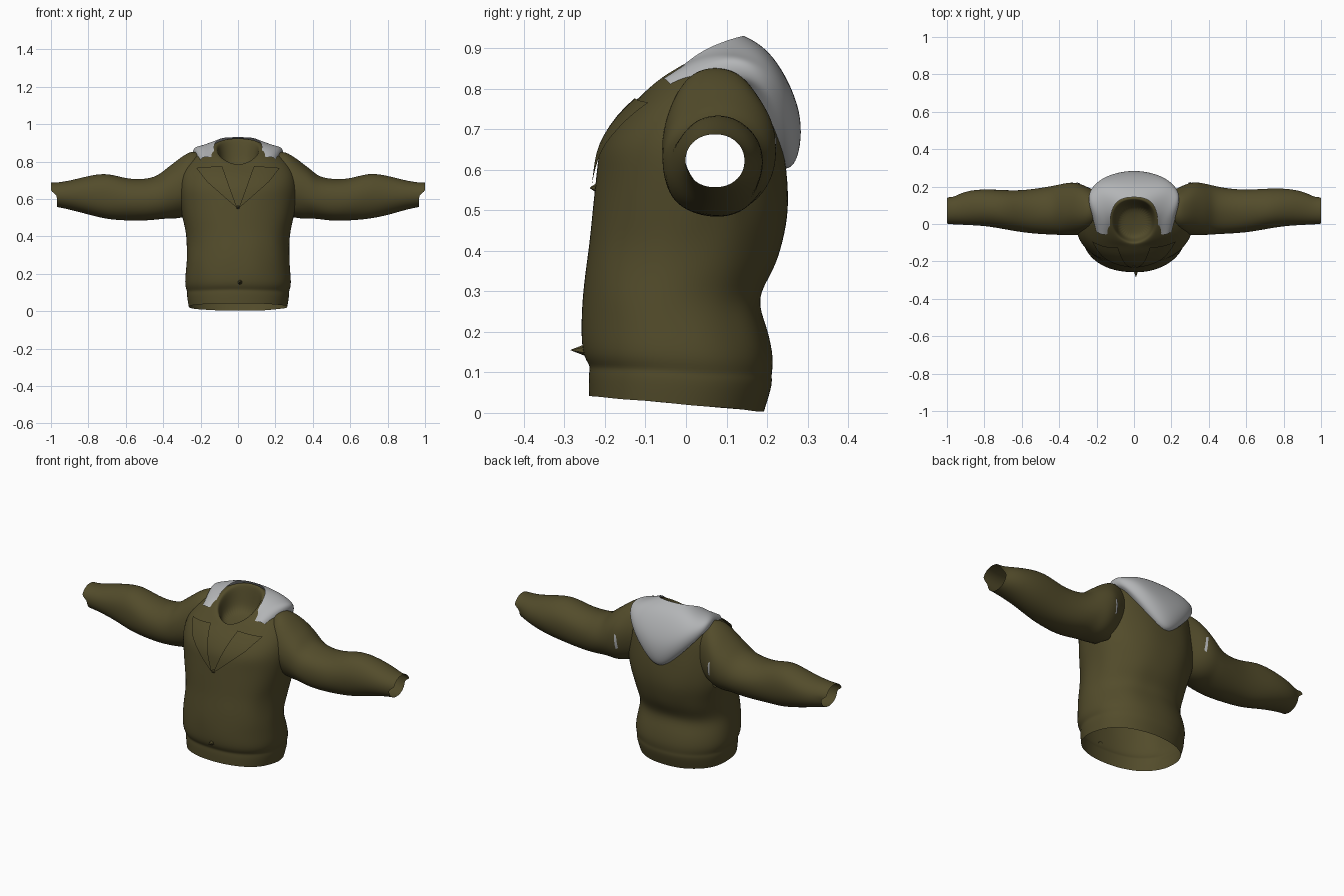
import bpy
import bmesh
from math import cos, sin, pi
from mathutils import Vector, noise

cube = bpy.data.objects.get("Cube")
if cube:
    bpy.data.objects.remove(cube)


def make_material(name, colour):
    material = bpy.data.materials.new(name)
    material.use_nodes = True
    material.diffuse_color = (*colour, 1)
    shader = material.node_tree.nodes["Principled BSDF"]
    shader.inputs["Base Color"].default_value = (*colour, 1)
    shader.inputs["Roughness"].default_value = 0.9
    return material


olive = make_material("olive cloth", (0.086, 0.072, 0.024))
grey = make_material("grey lining", (0.45, 0.46, 0.47))


def finish(name, bm, material, levels=0):
    """Turn a bmesh into a smooth-shaded object."""
    bmesh.ops.recalc_face_normals(bm, faces=bm.faces)
    mesh = bpy.data.meshes.new(name)
    bm.to_mesh(mesh)
    bm.free()
    mesh.materials.append(material)
    mesh.polygons.foreach_set("use_smooth", [True] * len(mesh.polygons))
    obj = bpy.data.objects.new(name, mesh)
    bpy.context.scene.collection.objects.link(obj)
    if levels:
        add_subdivision(obj, levels)
    return obj


def add_subdivision(obj, levels):
    modifier = obj.modifiers.new("Smooth cloth", "SUBSURF")
    modifier.levels = modifier.render_levels = levels


def skin(bm, rows, closed):
    """Bridge rows of points with quads."""
    rows = [[bm.verts.new(point) for point in row] for row in rows]
    for low, high in zip(rows, rows[1:]):
        count = len(low)
        for i in range(count if closed else count - 1):
            j = (i + 1) % count
            bm.faces.new((low[i], low[j], high[j], high[i]))
    return rows


def rounded(angle, power):
    """Point on a unit superellipse."""
    c, s = cos(angle), sin(angle)
    return (abs(c) ** power * (1 if c > 0 else -1),
            abs(s) ** power * (1 if s > 0 else -1))


def wrinkle(point, amount):
    return point + noise.noise_vector(point * 9) * amount


# Torso and collar: front height, back height, front y, back y, half width
torso_rings = [
    (.042, .003, -.24, .193, .264),
    (.10, .075, -.242, .216, .276),
    (.115, .09, -.236, .21, .27),
    (.14, .13, -.257, .219, .287),
    (.21, .21, -.259, .20, .279),
    (.28, .28, -.257, .172, .274),
    (.35, .35, -.25, .217, .274),
    (.42, .42, -.24, .241, .279),
    (.50, .50, -.23, .255, .298),
    (.60, .60, -.22, .25, .312),
    (.66, .68, -.212, .238, .318),
    (.73, .77, -.168, .222, .308),
    (.77, .855, -.125, .20, .26),
]
collar_rings = [
    (.785, .89, -.108, .175, .19),
    (.785, .93, -.10, .14, .124),
    (.775, .92, -.09, .126, .108),
    (.75, .83, -.08, .11, .10),
    (.73, .76, -.06, .09, .08),
]
SEGMENTS = 36


def build_ring(ring, rise, amount):
    """One tilted ring; a rise below one lifts its sides."""
    z_front, z_back, y_front, y_back, half = ring
    row = []
    for k in range(SEGMENTS):
        x, y = rounded(2 * pi * k / SEGMENTS, 0.9)
        t = (y + 1) / 2
        point = Vector((x * half,
                        y_front + (y_back - y_front) * t,
                        z_front + (z_back - z_front) * t ** rise))
        row.append(wrinkle(point, amount))
    return row


rows = [build_ring(ring, 1, 0.006 if ring[0] > 0.2 else 0.002) for ring in torso_rings]
rows += [build_ring(ring, 0.65, 0.002) for ring in collar_rings]
bm = bmesh.new()
rings = skin(bm, rows, True)
bm.faces.new(rings[-1])  # cloth closing the neck


# Armholes, so the sleeves open into the body
def in_armhole(face):
    c = face.calc_center_median()
    return abs(c.x) > 0.2 and (c.y - 0.07) ** 2 + (c.z - 0.635) ** 2 < 0.0105


bmesh.ops.delete(bm, geom=[f for f in bm.faces if in_armhole(f)], context="FACES")
torso = finish("jacket_body", bm, olive, 2)

# Sleeve: distance out, bottom, top, front y, back y
sleeve_rings = [
    (.17, .54, .83, -.01, .165),
    (.23, .52, .860, -.04, .19),
    (.27, .505, .845, -.056, .21),
    (.31, .497, .82, -.06, .222),
    (.35, .493, .788, -.06, .222),
    (.39, .495, .758, -.06, .214),
    (.43, .49, .722, -.056, .205),
    (.50, .482, .706, -.055, .192),
    (.60, .483, .708, -.044, .182),
    (.70, .492, .742, -.028, .186),
    (.80, .515, .724, -.012, .19),
    (.90, .543, .698, -.006, .178),
    (.965, .556, .688, -.002, .145),
]


def build_sleeve(side, label):
    rows = []
    for out, bottom, top, front, back in sleeve_rings:
        row = []
        for k in range(24):
            y, z = rounded(2 * pi * k / 24, 0.95)
            point = Vector((side * out, (front + back) / 2 + y * (back - front) / 2,
                            (bottom + top) / 2 + z * (top - bottom) / 2))
            row.append(wrinkle(point, 0.006 if out < 0.9 else 0))
        rows.append(row)
    # Uneven cuff: the upper half reaches further than the lower half
    rows.append([p + Vector((side * (0.035 if p.z > 0.63 else 0.004), 0, 0))
                 for p in rows[-1]])
    bm = bmesh.new()
    skin(bm, rows, True)
    return finish(label + "_sleeve", bm, olive, 2)


left_sleeve = build_sleeve(1, "left")
right_sleeve = build_sleeve(-1, "right")

# Hood: half sections from the back centre round to the front,
# each running from the neck over the ridge to the hanging edge
hood_sections = [
    [(0, .145, .93), (0, .215, .895), (0, .30, .73), (0, .28, .585)],
    [(.06, .14, .93), (.10, .21, .895), (.11, .285, .76), (.09, .265, .65)],
    [(.105, .11, .922), (.19, .19, .89), (.20, .24, .825), (.18, .235, .74)],
    [(.125, .05, .90), (.20, .10, .89), (.26, .15, .885), (.25, .18, .83)],
    [(.13, .0, .865), (.17, .02, .878), (.225, .05, .868), (.235, .07, .83)],
    [(.13, -.05, .82), (.16, -.06, .825), (.19, -.05, .825), (.21, -.03, .80)],
]
# Tuck the hanging edge back towards the body
for section in hood_sections:
    x, y, z = section[-1]
    section.append((x * 0.93, y * 0.87, z - 0.005))
bm = bmesh.new()
skin(bm, hood_sections, False)
hood = finish("hood", bm, grey)
mirror = hood.modifiers.new("Mirror", "MIRROR")
mirror.use_clip = True
add_subdivision(hood, 3)


def draped_patch(name, corners, y, target, material, lift):
    """Lay a four-cornered patch on a garment surface along y."""
    a, b, c, d = (Vector((x, y, z)) for x, z in corners)
    steps = 10
    bm = bmesh.new()
    skin(bm, [[a.lerp(b, i / steps).lerp(d.lerp(c, i / steps), j / steps)
               for i in range(steps + 1)] for j in range(steps + 1)], False)
    patch = finish(name, bm, material)
    wrap = patch.modifiers.new("Drape", "SHRINKWRAP")
    wrap.target = target
    wrap.wrap_method = "PROJECT"
    wrap.use_project_y = True
    wrap.use_positive_direction = y < 0
    wrap.use_negative_direction = y > 0
    wrap.wrap_mode = "ABOVE_SURFACE"
    wrap.offset = lift


# Lapels on the chest and lining showing at the back arm seams
for side, label, sleeve in ((1, "left", left_sleeve), (-1, "right", right_sleeve)):
    lapel = [(.085, .77), (.22, .76), (.165, .69), (.004, .55)]
    draped_patch(label + "_lapel", [(side * x, z) for x, z in lapel],
                 -0.35, torso, olive, 0.009)
    gap = [(.295, .68), (.308, .69), (.303, .60), (.29, .61)]
    draped_patch(label + "_seam_lining", [(side * x, z) for x, z in gap],
                 0.35, sleeve, grey, 0.004)

# Zip pulls at the chest opening and above the hem band
for name, location, depth in (("chest_zip_pull", (0, -.228, .555), .02),
                              ("hem_zip_pull", (.01, -.268, .155), .036)):
    bpy.ops.mesh.primitive_cone_add(vertices=6, radius1=0.014, depth=depth,
                                    location=location, rotation=(pi / 2, 0, 0))
    pull = bpy.context.object
    pull.name = name
    pull.data.materials.append(olive)
